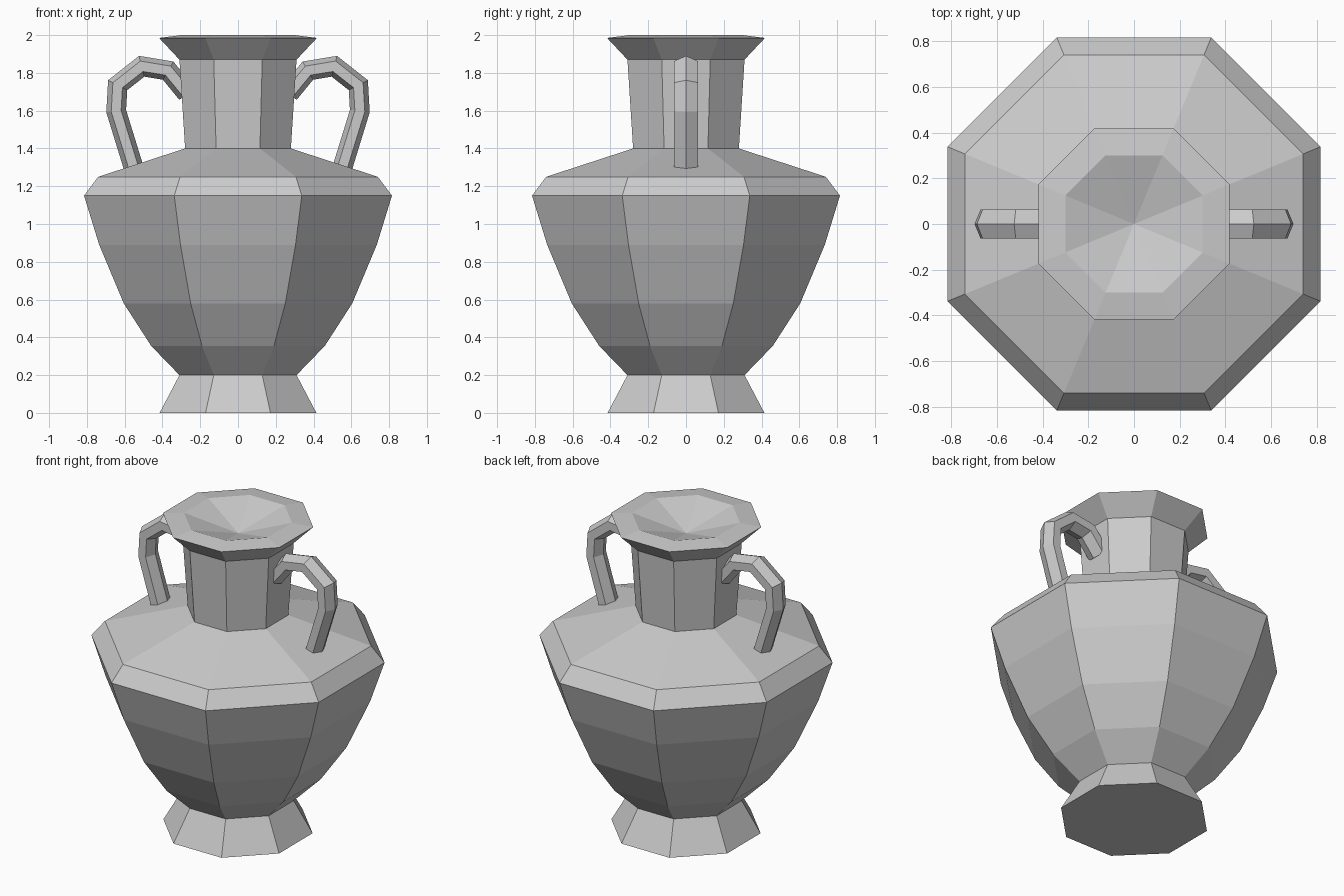
import bpy
import bmesh
import math
from mathutils import Vector

cube = bpy.data.objects.get("Cube")
if cube:
    bpy.data.objects.remove(cube, do_unlink=True)

clay = bpy.data.materials.new("grey_clay")
clay.use_nodes = True
colour = (0.6, 0.6, 0.6, 1)
clay.diffuse_color = colour
clay.node_tree.nodes["Principled BSDF"].inputs["Base Color"].default_value = colour


def finish(bm, name):
    """Turn a bmesh into a flat-shaded clay object."""
    bmesh.ops.recalc_face_normals(bm, faces=bm.faces)
    mesh = bpy.data.meshes.new(name)
    bm.to_mesh(mesh)
    bm.free()
    mesh.materials.append(clay)
    obj = bpy.data.objects.new(name, mesh)
    bpy.context.collection.objects.link(obj)
    return obj


def bridge(bm, rings):
    """Join successive closed rings with quads."""
    for a, b in zip(rings, rings[1:]):
        n = len(a)
        for i in range(n):
            j = (i + 1) % n
            bm.faces.new((a[i], a[j], b[j], b[i]))


# Vase: octagonal lathe, flats facing the axes; (flat radius, height)
SIDES = 8
profile = [(0.415, 0), (0.31, 0.2), (0.46, 0.355), (0.605, 0.58),
           (0.735, 0.89), (0.815, 1.15), (0.74, 1.25), (0.28, 1.4),
           (0.31, 1.87), (0.418, 1.985), (0.3, 2.0)]
bm = bmesh.new()
rings = []
for flat, z in profile:
    r = flat / math.cos(math.pi / SIDES)
    angles = [(i + 0.5) * math.tau / SIDES for i in range(SIDES)]
    rings.append([bm.verts.new((r * math.cos(a), r * math.sin(a), z)) for a in angles])
bridge(bm, rings)
bm.faces.new(rings[0])
# Shallow sunken mouth
centre = bm.verts.new((0, 0, 1.9))
for i in range(SIDES):
    bm.faces.new((rings[-1][i], rings[-1][(i + 1) % SIDES], centre))
finish(bm, "vase_body")

# Handles: squashed hexagon swept along a bent path, mitred at the bends
path = [Vector(p) for p in [(0.27, 1.69), (0.37, 1.812), (0.51, 1.835),
                            (0.637, 1.735), (0.645, 1.598), (0.547, 1.28)]]
HALF_THICK, HALF_WIDTH = 0.052, 0.063
bm = bmesh.new()
rings = []
for k, p in enumerate(path):
    before = (p - path[k - 1]).normalized() if k else None
    after = (path[k + 1] - p).normalized() if k + 1 < len(path) else None
    before, after = before or after, after or before
    tangent = (before + after).normalized()
    outward = Vector((-tangent.y, tangent.x)) / tangent.dot(after)
    ring = []
    for i in range(6):
        a = i * math.tau / 6
        q = p + outward * HALF_THICK * math.cos(a)
        y = HALF_WIDTH * math.sin(a) / math.sin(math.pi / 3)
        ring.append(bm.verts.new((q.x, y, q.y)))
    rings.append(ring)
bridge(bm, rings)
bm.faces.new(rings[0])
bm.faces.new(rings[-1])
handles = finish(bm, "handles")
mirror = handles.modifiers.new("other_side", 'MIRROR')
mirror.use_axis[0] = True
